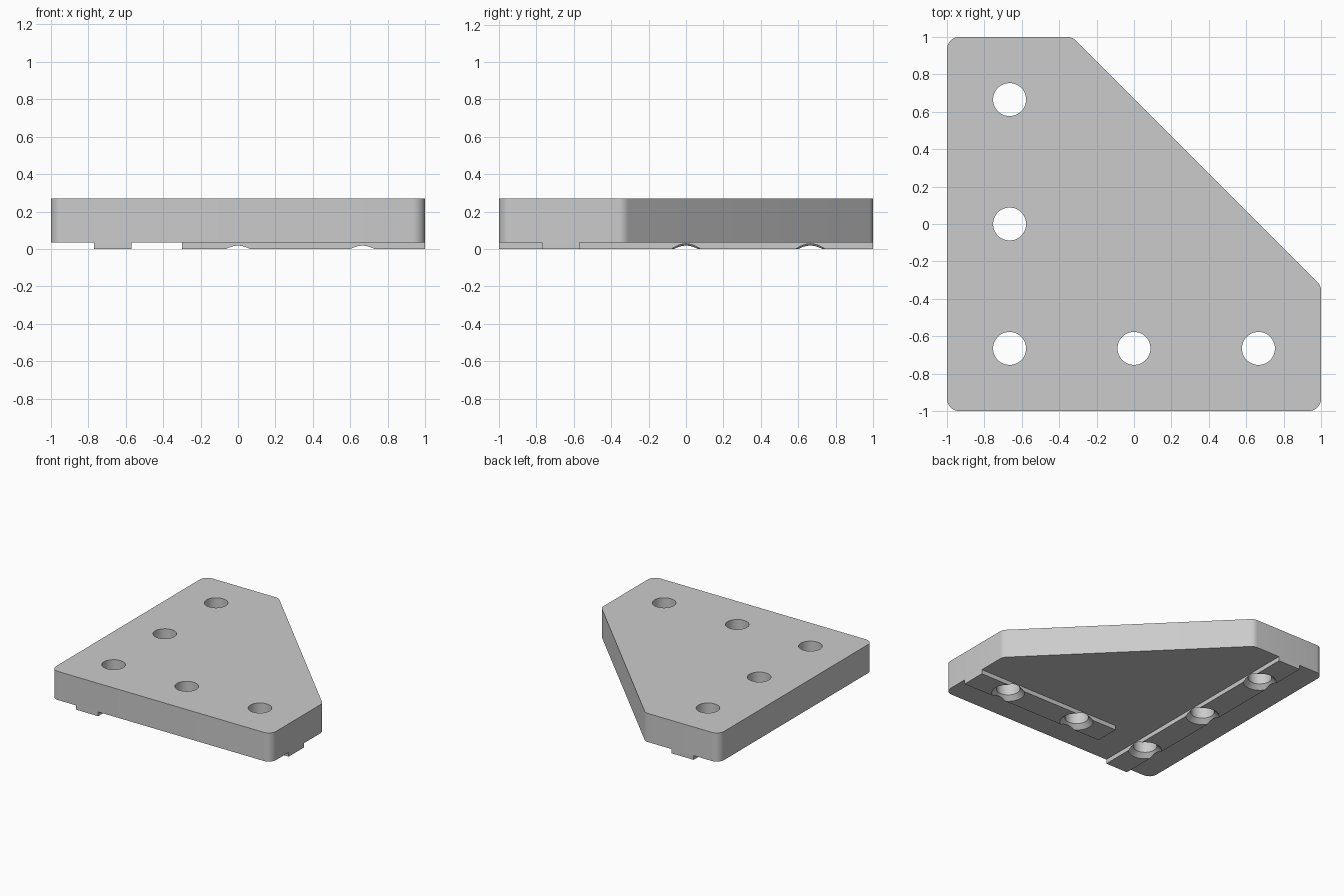
import bpy
import bmesh
from math import cos, sin, tan, pi
from mathutils import Vector

if "Cube" in bpy.data.objects:
    bpy.data.objects.remove(bpy.data.objects["Cube"])

RAIL_H, TOP = 0.035, 0.27       # rail depth and overall height
PITCH = 0.665                   # hole spacing
HOLE_R = 0.088
FILLET = 0.067

grey = bpy.data.materials.new("plain grey")
grey.use_nodes = True
colour = (0.6, 0.6, 0.6, 1)
grey.diffuse_color = colour
grey.node_tree.nodes["Principled BSDF"].inputs["Base Color"].default_value = colour


def rounded(corners, radius, steps=8):
    """Round every corner of a counter-clockwise polygon."""
    points = []
    for i, c in enumerate(corners):
        c = Vector(c)
        a = (Vector(corners[i - 1]) - c).normalized()
        b = (Vector(corners[(i + 1) % len(corners)]) - c).normalized()
        half = a.angle(b) / 2
        centre = c + (a + b).normalized() * radius / sin(half)
        u = c + a * radius / tan(half) - centre
        v = c + b * radius / tan(half) - centre
        sweep = pi - 2 * half
        for s in range(steps + 1):
            t = s / steps
            points.append(centre + (u * sin((1 - t) * sweep) + v * sin(t * sweep)) / sin(sweep))
    return points


def new_object(name, bm):
    bmesh.ops.recalc_face_normals(bm, faces=bm.faces)
    mesh = bpy.data.meshes.new(name)
    bm.to_mesh(mesh)
    bm.free()
    mesh.materials.append(grey)
    obj = bpy.data.objects.new(name, mesh)
    bpy.context.collection.objects.link(obj)
    return obj


def prism(name, outline, z0, z1):
    bm = bmesh.new()
    face = bm.faces.new([bm.verts.new((x, y, z0)) for x, y in outline])
    top = bmesh.ops.extrude_face_region(bm, geom=[face])["geom"]
    bmesh.ops.translate(bm, vec=(0, 0, z1 - z0),
                        verts=[g for g in top if isinstance(g, bmesh.types.BMVert)])
    return new_object(name, bm)


def rail(name, x0, x1, y0, y1):
    return prism(name, [(x0, y0), (x1, y0), (x1, y1), (x0, y1)], 0, RAIL_H)


def hole_cutter(x, y, sides=48):
    """Straight bore with a countersink on the underside."""
    bm = bmesh.new()
    rings = []
    for r, z in ((HOLE_R + 0.085, -0.05), (HOLE_R, RAIL_H), (HOLE_R, TOP + 0.1)):
        rings.append([bm.verts.new((x + r * cos(2 * pi * k / sides),
                                    y + r * sin(2 * pi * k / sides), z))
                      for k in range(sides)])
    for low, high in zip(rings, rings[1:]):
        for k in range(sides):
            n = (k + 1) % sides
            bm.faces.new((low[k], low[n], high[n], high[k]))
    bm.faces.new(rings[0])
    bm.faces.new(rings[-1])
    return new_object("hole_cutter", bm)


# Corner plate with one slanted edge
plate = prism("corner_plate",
              rounded([(-1, -1), (1, -1), (1, -0.33), (-0.33, 1), (-1, 1)], FILLET),
              RAIL_H, TOP)

# Locating rails on the underside
inner, outer = -0.57, -0.77
parts = [plate,
         rail("long_rail", outer, inner, -1, 1),
         rail("short_rail", -0.3, 1, outer, inner)]

# Five countersunk holes along the two legs
spots = [(-PITCH, -PITCH), (-PITCH, 0), (-PITCH, PITCH), (0, -PITCH), (PITCH, -PITCH)]
cutters = [hole_cutter(x, y) for x, y in spots]

for obj in parts:
    bpy.ops.object.select_all(action="DESELECT")
    bpy.context.view_layer.objects.active = obj
    obj.select_set(True)
    for cutter in cutters:
        mod = obj.modifiers.new("hole", "BOOLEAN")
        mod.operation, mod.solver, mod.object = "DIFFERENCE", "EXACT", cutter
        bpy.ops.object.modifier_apply(modifier=mod.name)
    bpy.ops.object.shade_smooth_by_angle(angle=pi / 6)

for cutter in cutters:
    bpy.data.objects.remove(cutter)
